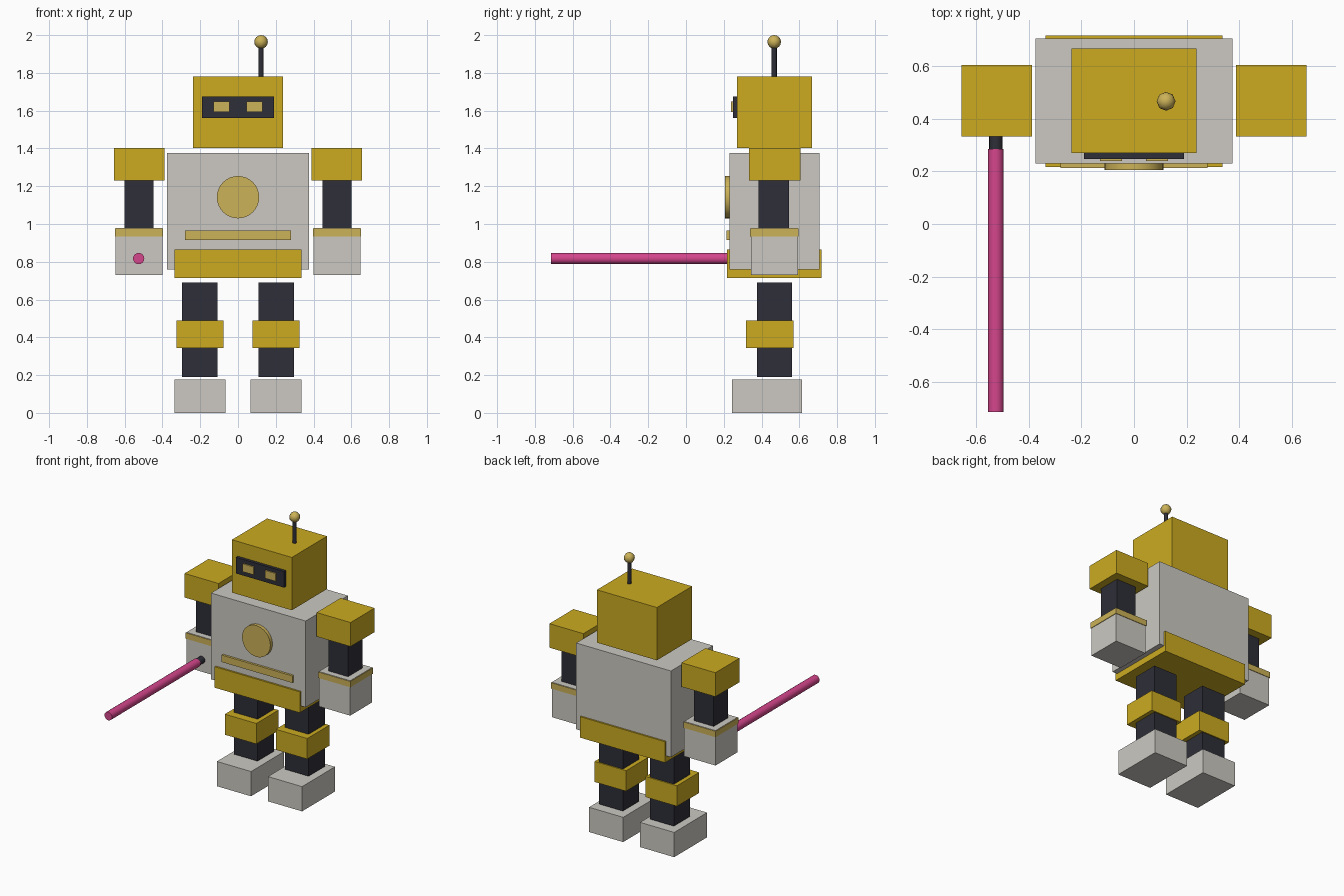
import bpy, bmesh
from math import pi
from mathutils import Matrix, Vector

cube = bpy.data.objects.get("Cube")
if cube:
    bpy.data.objects.remove(cube, do_unlink=True)


def material(name, rgb):
    # sRGB bytes to linear
    lin = [((c / 255 + 0.055) / 1.055) ** 2.4 for c in rgb]
    m = bpy.data.materials.new(name)
    m.use_nodes = True
    m.diffuse_color = (*lin, 1)
    m.node_tree.nodes["Principled BSDF"].inputs["Base Color"].default_value = (*lin, 1)
    return m


YELLOW = material("yellow", (204, 171, 33))
GOLD = material("pale gold", (204, 178, 88))
GREY = material("warm grey", (204, 201, 194))
DARK = material("charcoal", (46, 46, 56))
PINK = material("pink", (212, 70, 140))


def finish(name, bm, mat, smooth=False):
    mesh = bpy.data.meshes.new(name)
    bm.to_mesh(mesh)
    bm.free()
    mesh.materials.append(mat)
    ob = bpy.data.objects.new(name, mesh)
    bpy.context.collection.objects.link(ob)
    if smooth:
        bpy.ops.object.select_all(action='DESELECT')
        ob.select_set(True)
        bpy.context.view_layer.objects.active = ob
        bpy.ops.object.shade_smooth_by_angle(angle=pi / 3)
    return ob


def box(name, x, y, z, mat):
    """Box from (low, high) ranges on each axis."""
    lo, hi = Vector((x[0], y[0], z[0])), Vector((x[1], y[1], z[1]))
    bm = bmesh.new()
    bmesh.ops.create_cube(bm, size=1, matrix=Matrix.Translation((lo + hi) / 2)
                          @ Matrix.Diagonal((*(hi - lo), 1)))
    return finish(name, bm, mat)


def pair(name, x, y, z, mat):
    """Box on the left and its mirror on the right."""
    box("left_" + name, x, y, z, mat)
    box("right_" + name, (-x[1], -x[0]), y, z, mat)


def rod(name, start, end, radius, sides, mat):
    a, b = Vector(start), Vector(end)
    turn = (b - a).to_track_quat('Z', 'Y').to_matrix().to_4x4()
    bm = bmesh.new()
    bmesh.ops.create_cone(bm, cap_ends=True, segments=sides, radius1=radius, radius2=radius,
                          depth=(b - a).length, matrix=Matrix.Translation((a + b) / 2) @ turn)
    return finish(name, bm, mat, True)


# Body
box("torso", (-.375, .375), (.23, .706), (.76, 1.377), GREY)
box("pelvis", (-.337, .337), (.217, .718), (.715, .865), YELLOW)
box("chest_strip", (-.28, .28), (.214, .24), (.915, .965), GOLD)
rod("chest_disc", (0, .24, 1.142), (0, .206, 1.142), .112, 32, GOLD)

# Head
box("head", (-.237, .237), (.27, .668), (1.402, 1.78), YELLOW)
box("visor", (-.19, .19), (.248, .28), (1.56, 1.675), DARK)
pair("eye", (.045, .13), (.239, .255), (1.592, 1.648), GOLD)

# Antenna
rod("antenna_rod", (.122, .467, 1.77), (.122, .467, 1.95), .0135, 10, DARK)
bm = bmesh.new()
bmesh.ops.create_uvsphere(bm, u_segments=8, v_segments=8, radius=.036,
                          matrix=Matrix.Translation((.122, .467, 1.964)))
finish("antenna_ball", bm, GOLD, True)

# Arms
pair("shoulder", (.388, .657), (.334, .606), (1.23, 1.402), YELLOW)
pair("arm", (.447, .602), (.385, .546), (.96, 1.24), DARK)
pair("hand", (.4, .648), (.343, .592), (.73, .98), GREY)
pair("cuff", (.396, .652), (.339, .596), (.935, .977), GOLD)

# Legs
pair("leg", (.108, .296), (.375, .56), (.19, .69), DARK)
pair("knee", (.077, .326), (.317, .568), (.343, .49), YELLOW)
pair("foot", (.067, .337), (.243, .615), (0, .177), GREY)

# Glowing sword in the right hand
rod("sword_hilt", (-.526, .4, .817), (-.526, .28, .817), .025, 16, DARK)
rod("sword_blade", (-.526, .285, .817), (-.526, -.716, .817), .03, 16, PINK)
